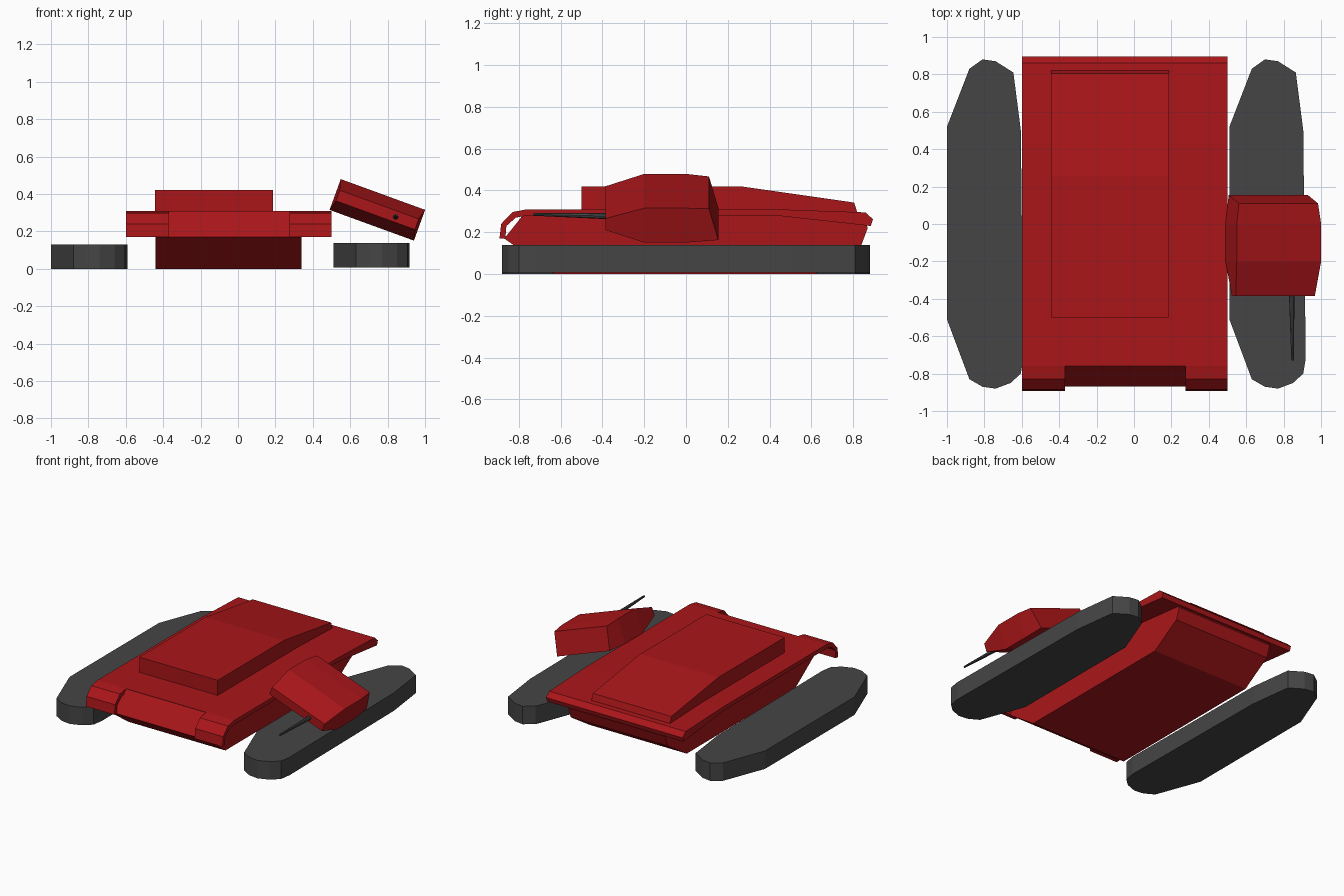
import bpy, bmesh, math
from mathutils import Vector, Matrix

if "Cube" in bpy.data.objects:
    bpy.data.objects.remove(bpy.data.objects["Cube"])


def material(name, rgb):
    m = bpy.data.materials.new(name)
    m.diffuse_color = (*rgb, 1)
    m.use_nodes = True
    m.node_tree.nodes["Principled BSDF"].inputs["Base Color"].default_value = m.diffuse_color
    return m


RED = material("red_paint", (0.40, 0.008, 0.01))
DARK = material("dark_track", (0.06, 0.06, 0.06))


def finish(name, bm, mat):
    bmesh.ops.recalc_face_normals(bm, faces=bm.faces)
    me = bpy.data.meshes.new(name)
    bm.to_mesh(me)
    bm.free()
    me.materials.append(mat)
    ob = bpy.data.objects.new(name, me)
    bpy.context.collection.objects.link(ob)
    return ob


def loft(name, rings, mat):
    """Skin a list of equal-sized rings and cap both ends."""
    bm = bmesh.new()
    vs = [[bm.verts.new(p) for p in r] for r in rings]
    n = len(vs[0])
    for a, b in zip(vs, vs[1:]):
        for i in range(n):
            j = (i + 1) % n
            bm.faces.new((a[i], a[j], b[j], b[i]))
    bm.faces.new(vs[0])
    bm.faces.new(vs[-1])
    return finish(name, bm, mat)


def side_prism(name, profile, x0, x1, mat=RED):
    """Extrude a (y, z) profile across x."""
    return loft(name, [[(x, y, z) for y, z in profile] for x in (x0, x1)], mat)


# Tracks lying flat on their sides
outline = [(0.51, -0.51), (0.51, 0.52), (0.63, 0.83), (0.70, 0.88), (0.77, 0.87),
           (0.865, 0.81), (0.905, 0.50), (0.918, -0.72), (0.905, -0.80),
           (0.85, -0.85), (0.77, -0.88), (0.70, -0.87), (0.63, -0.83)]
for name, dx, z0 in (("right_track", 0, 0.008), ("left_track", -1.51, 0.0)):
    loft(name, [[(x + dx, y, z) for x, y in outline] for z in (z0, z0 + 0.131)], DARK)

# Lower hull with glacis and raked ends
side_prism("lower_hull", [(-0.63, 0), (-0.87, 0.17), (-0.76, 0.308), (0.43, 0.295),
                          (0.86, 0.25), (0.87, 0.22), (0.84, 0.14), (0.62, 0)],
           -0.44, 0.34)

# Wide thin deck plate over the tracks
side_prism("deck_plate", [(-0.76, 0.31), (0.43, 0.31), (0.86, 0.295), (0.895, 0.262),
                          (0.885, 0.23), (0.43, 0.28), (-0.76, 0.28)], -0.60, 0.50)

# Curled front mudguards
guard = [(-0.76, 0.31), (-0.83, 0.297), (-0.885, 0.24), (-0.893, 0.17),
         (-0.865, 0.17), (-0.86, 0.23), (-0.815, 0.27), (-0.76, 0.28)]
for name, x0, x1 in (("left_mudguard", -0.60, -0.37), ("right_mudguard", 0.275, 0.50)):
    side_prism(name, guard, x0, x1)

# Raised superstructure
side_prism("superstructure", [(-0.50, 0.30), (-0.50, 0.42), (0.26, 0.42),
                              (0.805, 0.342), (0.82, 0.295)], -0.445, 0.187)

# Turret leaning on hull and track: stations of (y top, y bottom, half width, half height)
tilt = Matrix.Translation((0.745, 0, 0.315)) @ Matrix.Rotation(math.radians(20), 4, 'Y')
stations = [(-0.385, -0.385, 0.225, 0.03), (-0.20, -0.20, 0.24, 0.0875),
            (0.0, 0.0, 0.24, 0.0875), (0.11, 0.155, 0.225, 0.08)]
rings = [[(-u, b, -v), (u, b, -v), (u, t, v), (-u, t, v)] for t, b, u, v in stations]
loft("turret", [[tilt @ Vector(p) for p in r] for r in rings], RED)

# Tapered gun barrel
base, tip = Vector((0.843, -0.36, 0.277)), Vector((0.848, -0.73, 0.286))
axis = tip - base
bm = bmesh.new()
bmesh.ops.create_cone(bm, cap_ends=True, segments=8, radius1=0.015, radius2=0.007,
                      depth=axis.length,
                      matrix=Matrix.Translation((base + tip) / 2)
                      @ axis.to_track_quat('Z', 'Y').to_matrix().to_4x4())
finish("gun_barrel", bm, DARK)
